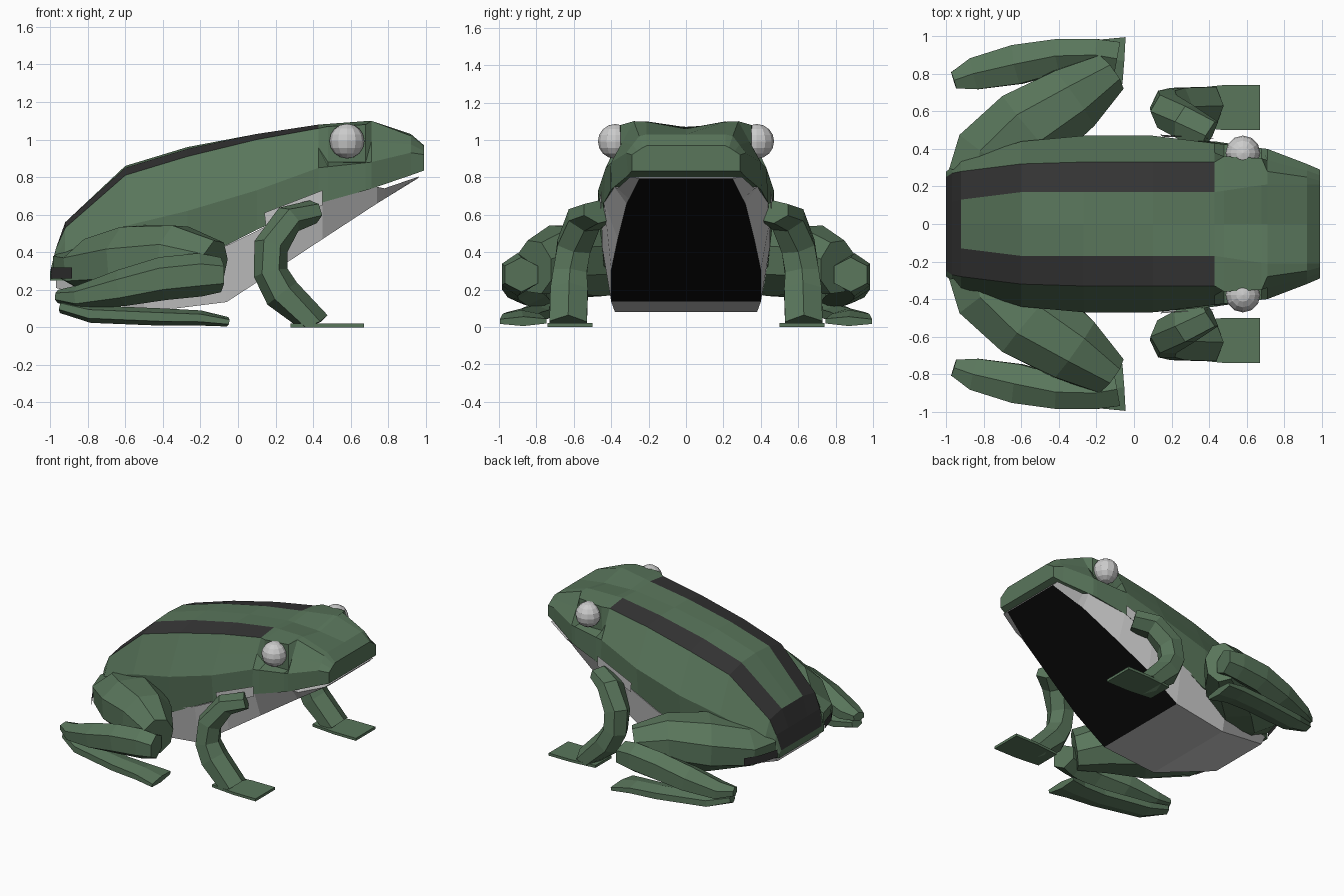
import bpy, bmesh, math
from mathutils import Vector

if "Cube" in bpy.data.objects:
    bpy.data.objects.remove(bpy.data.objects["Cube"])


def material(name, rgb):
    m = bpy.data.materials.new(name)
    m.diffuse_color = (*rgb, 1)
    m.use_nodes = True
    m.node_tree.nodes["Principled BSDF"].inputs["Base Color"].default_value = m.diffuse_color
    return m


GREEN = material("green", (0.10, 0.18, 0.105))
DARK = material("dark", (0.035, 0.035, 0.035))
BLACK = material("black", (0.004, 0.004, 0.004))
GREY = material("grey", (0.8, 0.8, 0.8))


def finish(name, bm, mats):
    bmesh.ops.recalc_face_normals(bm, faces=bm.faces)
    me = bpy.data.meshes.new(name)
    bm.to_mesh(me)
    bm.free()
    for m in mats:
        me.materials.append(m)
    ob = bpy.data.objects.new(name, me)
    bpy.context.collection.objects.link(ob)
    return ob


def loft(name, rings, mats, pick=lambda station, seg: 0):
    """Skin closed rings of points, cap both ends."""
    bm = bmesh.new()
    vs = [[bm.verts.new(p) for p in r] for r in rings]
    n = len(vs[0])
    for k in range(len(vs) - 1):
        for i in range(n):
            j = (i + 1) % n
            f = bm.faces.new((vs[k][i], vs[k][j], vs[k + 1][j], vs[k + 1][i]))
            f.material_index = pick(k, i)
    bm.faces.new(vs[0])
    bm.faces.new(vs[-1])
    return finish(name, bm, mats)


def at(line, x):
    """Point on a guide line of (x, y, z) keys."""
    if x <= line[0][0]:
        return Vector((x, *line[0][1:]))
    for a, b in zip(line, line[1:]):
        if x <= b[0]:
            t = (x - a[0]) / (b[0] - a[0])
            return Vector((x, a[1] + t * (b[1] - a[1]), a[2] + t * (b[2] - a[2])))
    return Vector((x, *line[-1][1:]))


def flip(p):
    return Vector((p[0], -p[1], p[2]))


def limb(name, keys, s, sides=6, mat=GREEN):
    """Tube through (x, y, z, half width, half height) keys."""
    pts = [Vector((k[0], k[1] * s, k[2])) for k in keys]
    rings = []
    for i, k in enumerate(keys):
        t = (pts[min(i + 1, len(pts) - 1)] - pts[max(i - 1, 0)]).normalized()
        side = Vector((0, 1, 0))
        side = (side - t * side.dot(t)).normalized()
        up = t.cross(side)
        ring = []
        for j in range(sides):
            a = math.tau * (j + 0.5) / sides
            c = 1 / math.cos(math.pi / sides)
            p = pts[i] + side * math.cos(a) * k[3] * c + up * math.sin(a) * k[4] * c
            p.z = max(p.z, 0)
            ring.append(p)
        rings.append(ring)
    return loft(name, rings, [mat])


# Guide lines of the body, from spine to lip
spine = [(-1, 0, .30), (-.97, 0, .42), (-.92, 0, .56), (-.6, 0, .86), (-.27, 0, .96),
         (.1, 0, 1.03), (.43, 0, 1.07), (.7, 0, 1.06), (.92, 0, 1.03), (.99, 0, .97)]
inner = [(-1, .12, .30), (-.97, .12, .42), (-.92, .13, .56), (-.6, .17, .85),
         (-.27, .17, .95), (.1, .17, 1.03), (.43, .17, 1.08), (.7, .21, 1.10),
         (.92, .21, 1.03), (.99, .21, .97)]
outer = [(-1, .25, .30), (-.97, .27, .42), (-.92, .28, .53), (-.6, .32, .81),
         (-.27, .33, .91), (.1, .33, 1.0), (.43, .33, 1.06), (.48, .36, 1.07),
         (.68, .35, 1.08), (.71, .28, 1.10), (.92, .25, 1.02), (.99, .23, .96)]
flank = [(-1, .28, .28), (-.92, .34, .40), (-.6, .44, .54), (-.27, .47, .62), (.1, .47, .73),
         (.43, .43, .85), (.71, .40, .88), (.92, .32, .93), (.99, .29, .92)]
lip = [(-1, .28, .25), (-.6, .42, .25), (-.27, .44, .33), (-.11, .45, .41), (.1, .45, .52),
       (.43, .44, .66), (.7, .40, .735), (.92, .31, .81), (.99, .29, .835)]

# Upper body and head with eye sockets and dark back stripes
xs = [-1, -.97, -.92, -.6, -.27, .1, .43, .48, .68, .71, .92, .99]
rings = []
for x in xs:
    low, side, high, top = (at(l, x) for l in (lip, flank, outer, inner))
    socket = Vector((x, .35, .88)) if .45 < x < .7 else side.lerp(high, .5)
    half = [low, side, socket, high, top]
    rings.append(half + [at(spine, x)] + [flip(p) for p in reversed(half)])


def stripe(k, i):
    if k < 2:
        return int(3 <= i <= 6)
    return int(i in (3, 6) and xs[k] < .43)


loft("body", rings, [GREEN, DARK], stripe)

# Belly and lower jaw with the black throat panel
keel = [(-.97, .25, .21), (-.5, .38, .08), (-.06, .40, .135), (.2, .40, .305),
        (.7, .33, .635), (.96, .25, .795)]
rings = []
for x in (-.97, -.5, -.06, .2, .45, .74, .78, .96):
    top, low = at(lip, x), at(keel, x)
    if x > .75:
        top.z = max(top.z - .022, low.z + .005)
    rings.append([top, low, flip(low), flip(top)])
loft("belly_and_jaw", rings, [GREY, BLACK], lambda k, i: int(i == 1 and k >= 2))


def plate(name, pts, s, mat):
    bm = bmesh.new()
    bm.faces.new([bm.verts.new((p[0], p[1] * s, p[2])) for p in pts])
    return finish(name, bm, [mat])


for s, tag in ((1, "left"), (-1, "right")):
    # Eye
    bm = bmesh.new()
    bmesh.ops.create_uvsphere(bm, u_segments=12, v_segments=8, radius=.093)
    bmesh.ops.translate(bm, verts=bm.verts, vec=(.58, .378 * s, .992))
    finish("eye_" + tag, bm, [GREY])

    # Grey armpit patch
    plate("shoulder_patch_" + tag, [(.14, .476, .61), (.45, .452, .73),
                                    (.45, .452, .65), (.15, .465, .53)], s, GREY)

    # Front leg and flat foot
    limb("front_leg_" + tag, [(.40, .47, .615, .085, .055), (.27, .545, .575, .09, .07),
                              (.175, .60, .43, .09, .08), (.175, .62, .29, .09, .08),
                              (.235, .625, .18, .10, .085), (.40, .63, -.005, .10, .09)], s)
    rings = [[(x, (.62 + w) * s, 0), (x, (.62 - w) * s, 0),
              (x, (.62 - w) * s, .02), (x, (.62 + w) * s, .02)]
             for x, w in ((.28, .10), (.48, .12), (.67, .12))]
    loft("front_foot_" + tag, rings, [GREEN])

    # Hind leg: thigh, shank, long foot
    limb("thigh_" + tag, [(-.74, .24, .33, .25, .12), (-.72, .33, .33, .25, .15),
                          (-.55, .51, .35, .225, .19), (-.32, .67, .36, .18, .18),
                          (-.13, .81, .32, .11, .14)], s, 8)
    limb("shank_" + tag, [(-.09, .88, .28, .09, .08), (-.2, .90, .28, .085, .10),
                          (-.4, .895, .26, .09, .10), (-.62, .85, .21, .105, .085),
                          (-.85, .80, .16, .085, .055), (-.96, .765, .165, .045, .03)], s)
    limb("hind_foot_" + tag, [(-.94, .77, .11, .045, .03), (-.78, .81, .07, .08, .04),
                              (-.4, .87, .055, .09, .04), (-.2, .88, .05, .10, .035),
                              (-.055, .87, .03, .125, .022)], s)

    # Dark mark on the hip
    plate("hip_mark_" + tag, [(-.995, .29, .32), (-.95, .44, .32), (-.885, .545, .32),
                              (-.885, .545, .26), (-.95, .44, .26), (-.995, .29, .26)], s, DARK)
